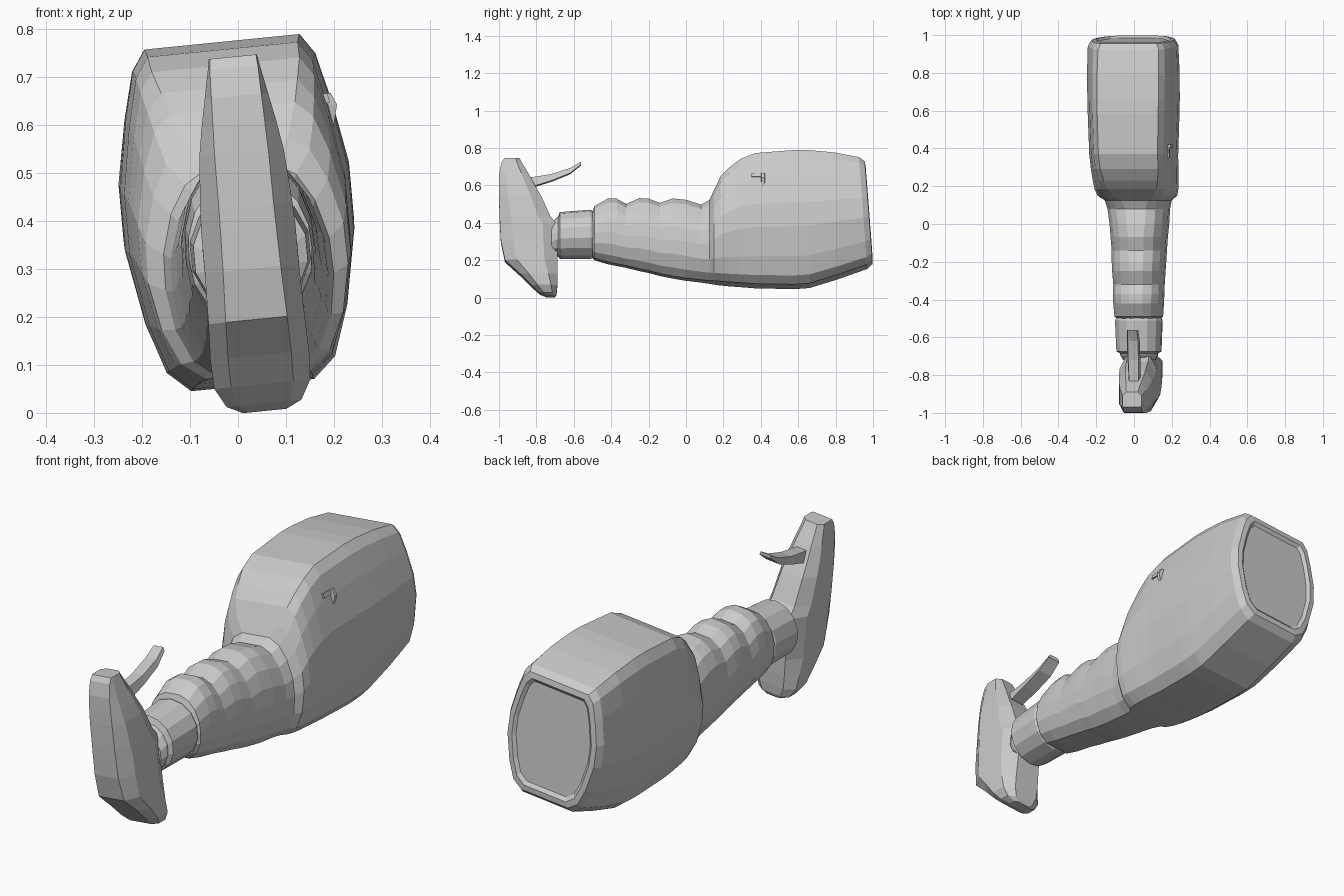
import bpy, math
from math import cos, sin, pi


def roll(p):
    # the whole tool leans slightly to the left; the front half sits a little off centre
    x, y, z = p
    off = 0.02 * max(0.0, min(1.0, 1 - y / 0.35))
    return (x - 0.09 * (z - 0.4) + off, y, z + 0.1 * x)


def loft(name, rings):
    n = len(rings[0])
    verts = [roll(p) for r in rings for p in r]
    faces = []
    for i in range(len(rings) - 1):
        for j in range(n):
            k = (j + 1) % n
            faces.append((i * n + j, i * n + k, (i + 1) * n + k, (i + 1) * n + j))
    faces.append(tuple(range(n))[::-1])
    faces.append(tuple((len(rings) - 1) * n + j for j in range(n)))
    me = bpy.data.meshes.new(name)
    me.from_pydata(verts, [], faces)
    me.update()
    ob = bpy.data.objects.new(name, me)
    bpy.context.collection.objects.link(ob)
    bpy.context.view_layer.objects.active = ob
    ob.select_set(True)
    bpy.ops.object.mode_set(mode='EDIT')
    bpy.ops.mesh.select_all(action='SELECT')
    bpy.ops.mesh.normals_make_consistent(inside=False)
    bpy.ops.object.mode_set(mode='OBJECT')
    ob.select_set(False)
    return ob


# half sections as (half width, height fraction), bottom to top
BOX = [(.54, 0), (.74, .06), (.88, .2), (1, .42), (1, .6), (.9, .8), (.8, .94), (.68, 1)]
ROUND = [(.45, 0), (.75, .1), (.95, .27), (1, .45), (.98, .62), (.84, .8), (.6, .93), (.27, 1)]


def section(y, zb, zt, hw, box=0.0, tilt=0.0):
    half = []
    for (a, s), (b, t) in zip(ROUND, BOX):
        z = zb + (zt - zb) * (s + (t - s) * box)
        half.append(((a + (b - a) * box) * hw, y + tilt * (0.46 - z), z))
    return half + [(-x, yy, z) for x, yy, z in reversed(half)]


# grip with finger bumps flowing into the deep housing, recessed rear panel
loft("grip_and_housing", [section(*s) for s in [
    (-.50, .215, .455, .115),
    (-.49, .205, .485, .128),
    (-.42, .185, .525, .133),
    (-.37, .175, .525, .135),
    (-.32, .165, .497, .135),
    (-.25, .148, .528, .14),
    (-.20, .138, .525, .143),
    (-.14, .122, .503, .145),
    (-.07, .108, .526, .15),
    (0.0, .097, .518, .156, .1),
    (.08, .088, .492, .164, .15),
    (.125, .082, .515, .175, .3),
    (.15, .08, .565, .208, .6),
    (.185, .076, .635, .218, .8),
    (.23, .072, .68, .222, .9),
    (.29, .068, .725, .226, 1),
    (.37, .062, .757, .23, 1),
    (.58, .058, .773, .237, 1),
    (.66, .064, .772, .239, 1),
    (.80, .11, .76, .24, 1, .03),
    (.945, .165, .735, .235, 1, .075),
    (.975, .19, .715, .218, 1, .077),
    (.978, .215, .69, .195, 1, .077),
    (.966, .23, .675, .182, 1, .077)]])

# collar between grip and head
def disc(y, r, zc, n=14):
    return [(r * .96 * cos(2 * pi * (i + .5) / n), y, zc + r * sin(2 * pi * (i + .5) / n)) for i in range(n)]

loft("collar", [disc(-.72, .09, .31), disc(-.695, .105, .32), disc(-.685, .105, .325),
                disc(-.675, .125, .332), disc(-.51, .132, .338), disc(-.48, .115, .338)])


# upright head: chamfered section per height (z, front y, back y, front half width, side half width)
def head_ring(z, f, b, fw, sw):
    d = b - f
    half = [(fw, f), (sw, f + .22 * d), (sw, f + .75 * d), (sw * .6, b)]
    return [(x, y, z) for x, y in half] + [(-x, y, z) for x, y in reversed(half)]

loft("head", [head_ring(*s) for s in [
    (.004, -.745, -.70, .03, .045),
    (.02, -.78, -.692, .055, .078),
    (.06, -.825, -.688, .065, .1),
    (.12, -.885, -.686, .066, .103),
    (.195, -.968, -.686, .064, .1),
    (.30, -.99, -.686, .06, .098),
    (.385, -.995, -.69, .058, .098),
    (.43, -.997, -.725, .057, .096),
    (.54, -1.0, -.775, .056, .088),
    (.60, -1.0, -.81, .054, .078),
    (.66, -.998, -.842, .052, .066),
    (.72, -.985, -.878, .05, .054),
    (.742, -.97, -.89, .048, .05)]])


# trigger lever rising backwards from the head
def bar(y, zb, zt, w):
    return [(-w, y, zb), (w, y, zb), (w * .8, y, zt), (-w * .8, y, zt)]

loft("lever", [bar(*s) for s in [
    (-.87, .585, .635, .03), (-.80, .597, .645, .032), (-.72, .622, .658, .034),
    (-.62, .662, .69, .034), (-.562, .708, .724, .03)]])

# small raised catch on the right side of the housing
loft("side_catch", [[(.19, .395, z), (.19, .425, z), (w, .42, z), (w, .405, z)]
                    for z, w in [(.575, .215), (.62, .226), (.645, .215)]])
loft("side_catch_arm", [[(.18, y, .625), (.212, y, .625), (.208, y, .645), (.18, y, .645)]
                        for y in (.35, .415)])
